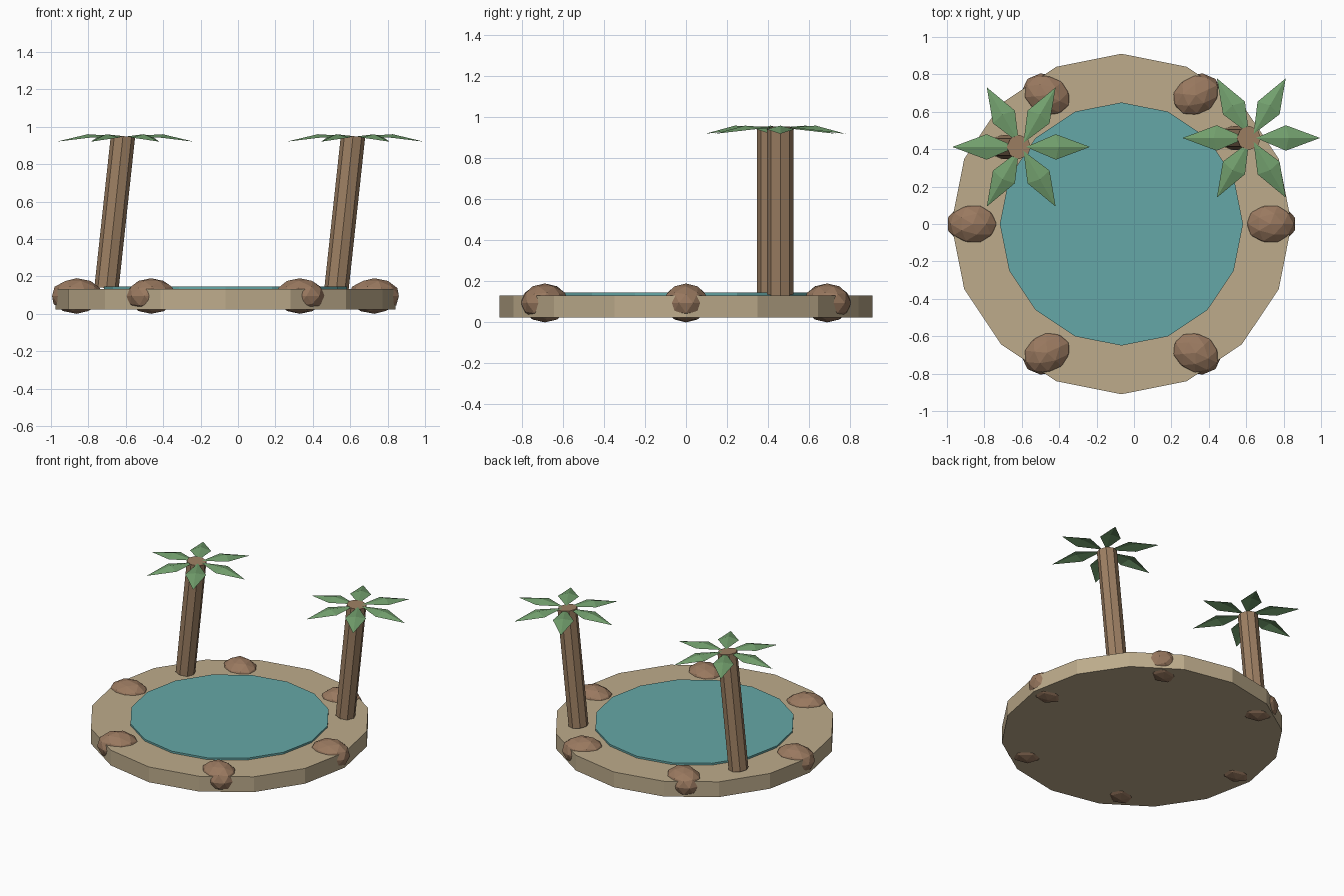
import bpy, bmesh
from math import radians, pi
from mathutils import Matrix, Vector

if "Cube" in bpy.data.objects:
    bpy.data.objects.remove(bpy.data.objects["Cube"])


def material(name, rgb):
    m = bpy.data.materials.new(name)
    m.diffuse_color = (*rgb, 1)
    m.use_nodes = True
    m.node_tree.nodes["Principled BSDF"].inputs["Base Color"].default_value = m.diffuse_color
    return m


SAND = material("sand", (0.51, 0.41, 0.26))
WATER = material("water", (0.13, 0.39, 0.385))
BARK = material("bark", (0.34, 0.215, 0.125))
ROCK = material("rock", (0.32, 0.19, 0.115))
LEAF = material("leaf green", (0.17, 0.35, 0.155))


def add(name, bm, mat):
    mesh = bpy.data.meshes.new(name)
    bm.to_mesh(mesh)
    bm.free()
    mesh.materials.append(mat)
    ob = bpy.data.objects.new(name, mesh)
    bpy.context.collection.objects.link(ob)
    return ob


def cylinder(name, radius, bottom, top, sides, mat):
    """Prism between two points, kept square to its axis."""
    a, b = Vector(bottom), Vector(top)
    axis = b - a
    rot = Vector((0, 0, 1)).rotation_difference(axis).to_matrix().to_4x4()
    bm = bmesh.new()
    bmesh.ops.create_cone(bm, cap_ends=True, segments=sides, radius1=radius,
                          radius2=radius, depth=axis.length,
                          matrix=Matrix.Translation((a + b) / 2) @ rot)
    return add(name, bm, mat)


CX = -0.067  # centre of the island

# sandy island and pool
cylinder("sand_island", 0.91, (CX, 0, 0.023), (CX, 0, 0.132), 16, SAND)
cylinder("pool_water", 0.65, (CX, 0, 0.10), (CX, 0, 0.145), 16, WATER)

# six boulders around the rim
for i in range(6):
    pos = Matrix.Rotation(i * pi / 3, 3, 'Z') @ Vector((0.795, 0, 0))
    turn = (0, 25, -25)[i % 3]
    bm = bmesh.new()
    bmesh.ops.create_icosphere(
        bm, subdivisions=2, radius=1,
        matrix=Matrix.Translation((CX + pos.x, pos.y, 0.095))
        @ Matrix.Rotation(radians(turn), 4, 'Z')
        @ Matrix.Diagonal((0.139, 0.112, 0.095, 1)))
    add(f"rim_rock_{i + 1}", bm, ROCK)

# two leaning palms, each with six folded leaves
for side, x, y in (("left", -0.615, 0.412), ("right", 0.615, 0.46)):
    cylinder(f"{side}_palm_trunk", 0.065, (x - 0.088, y, 0.137),
             (x, y, 0.95), 8, BARK)
    bm = bmesh.new()
    for k in range(6):
        m = (Matrix.Translation((x + 0.012, y, 0))
             @ Matrix.Rotation(k * pi / 3, 4, 'Z'))
        base, left, ridge, right, tip = [
            bm.verts.new(m @ Vector(p)) for p in
            ((0.025, 0, 0.949), (0.185, 0.068, 0.942), (0.2, 0, 0.96),
             (0.185, -0.068, 0.942), (0.368, 0, 0.92))]
        for f in ((base, ridge, left), (left, ridge, tip),
                  (base, right, ridge), (right, tip, ridge)):
            bm.faces.new(f)
    add(f"{side}_palm_leaves", bm, LEAF)
